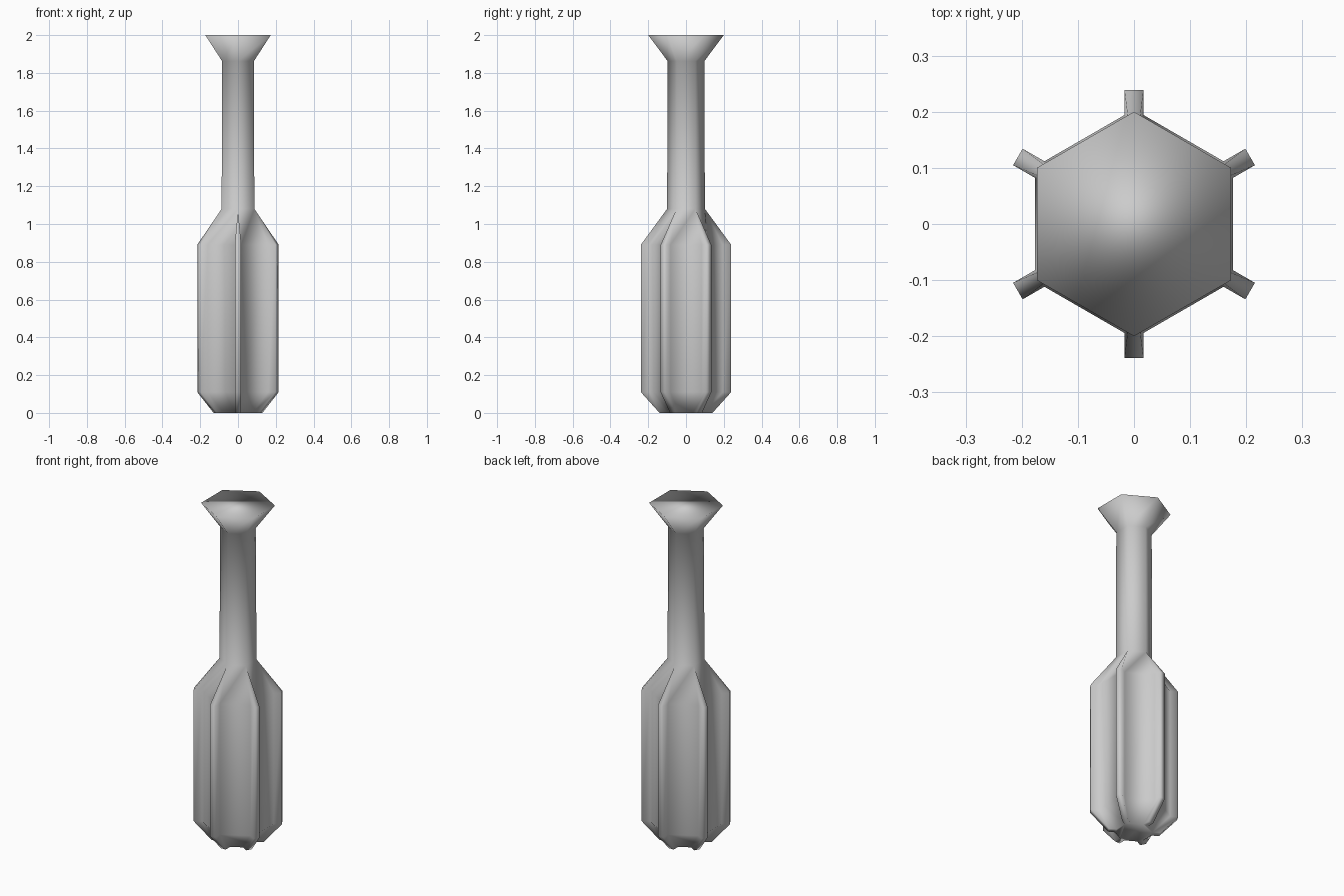
import bpy, bmesh
from math import radians, tan
from mathutils import Vector, Matrix

cube = bpy.data.objects.get("Cube")
if cube:
    bpy.data.objects.remove(cube)

SIDES = 6
HALF = 0.017      # half thickness of a flange


def flanged_ring(core, tip):
    """Hexagonal core outline with a square-ended flange at every corner."""
    root = core - HALF * tan(radians(30))
    return [(root, -HALF), (tip, -HALF), (tip, HALF), (root, HALF)]


def plain_ring(radius):
    """Hexagon outline; the four points of each corner coincide."""
    return [(radius, 0)] * 4


# Height and outline, from the flanged head up to the flared end
sections = [
    (0.0, flanged_ring(0.108, 0.14)),
    (0.11, flanged_ring(0.204, 0.239)),
    (0.89, flanged_ring(0.204, 0.239)),
    (1.08, plain_ring(0.1)),
    (1.862, plain_ring(0.097)),
    (2.0, plain_ring(0.2)),
]

bm = bmesh.new()
rings = []
for z, corner in sections:
    ring = []
    for i in range(SIDES):
        turn = Matrix.Rotation(radians(30 + 60 * i), 3, 'Z')
        ring += [bm.verts.new(turn @ Vector((x, y, z))) for x, y in corner]
    rings.append(ring)

# Skin between neighbouring sections, then close both ends
for low, high in zip(rings, rings[1:]):
    n = len(low)
    for i in range(n):
        j = (i + 1) % n
        bm.faces.new((low[i], low[j], high[j], high[i]))
bm.faces.new(list(reversed(rings[0])))
bm.faces.new(rings[-1][::4])
bmesh.ops.remove_doubles(bm, verts=bm.verts[:], dist=0.0005)
bmesh.ops.recalc_face_normals(bm, faces=bm.faces[:])
for face in bm.faces:
    face.smooth = True

mesh = bpy.data.meshes.new("flanged_mace")
bm.to_mesh(mesh)
bm.free()

# Single grey material
grey = bpy.data.materials.new("plain_grey")
grey.use_nodes = True
colour = (0.6, 0.6, 0.6, 1)
grey.diffuse_color = colour
grey.node_tree.nodes["Principled BSDF"].inputs["Base Color"].default_value = colour
mesh.materials.append(grey)

mace = bpy.data.objects.new("flanged_mace", mesh)
bpy.context.collection.objects.link(mace)
